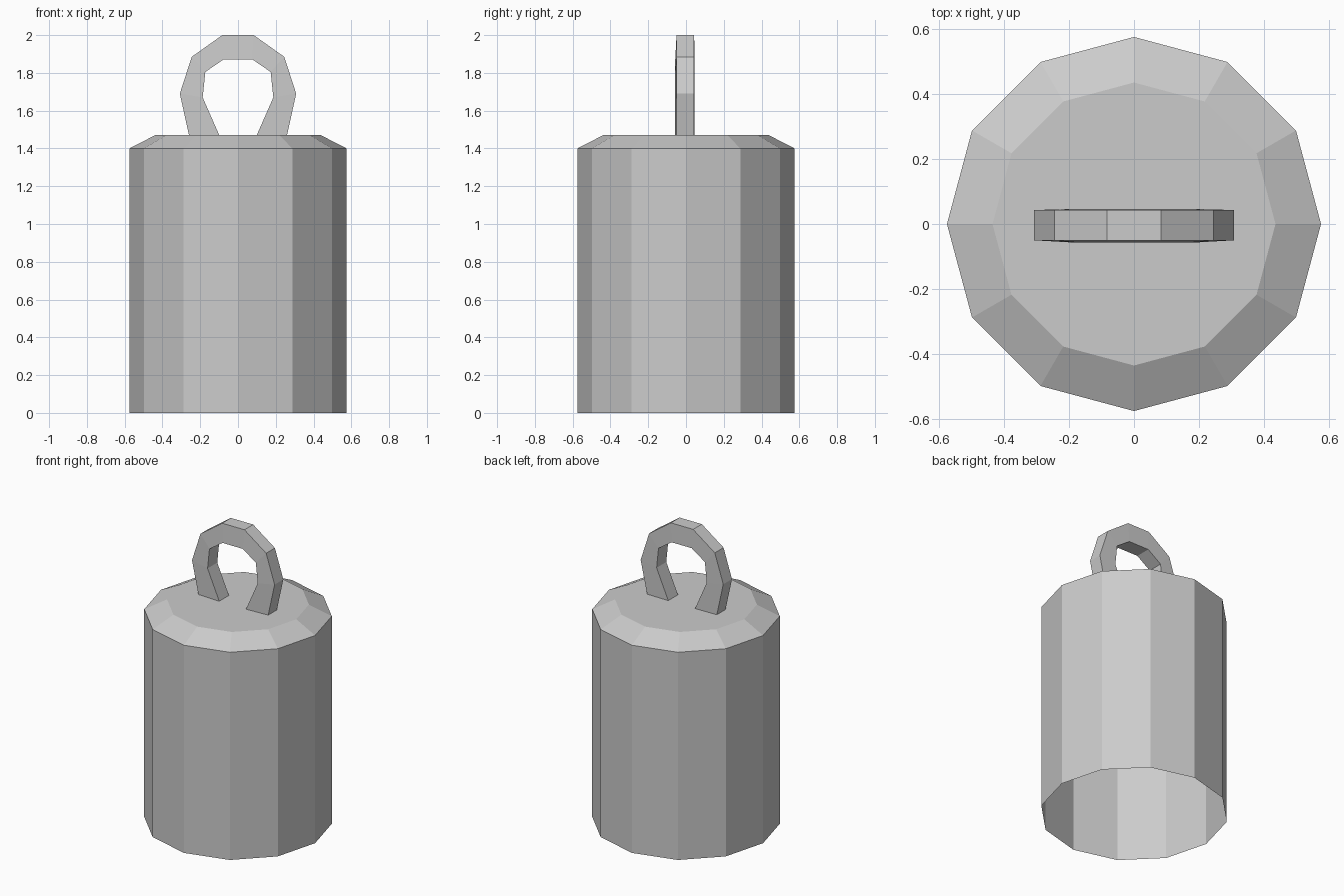
import bpy, bmesh, math

if "Cube" in bpy.data.objects:
    bpy.data.objects.remove(bpy.data.objects["Cube"])


def make_object(name, bm):
    bmesh.ops.recalc_face_normals(bm, faces=bm.faces)
    mesh = bpy.data.meshes.new(name)
    bm.to_mesh(mesh)
    bm.free()
    obj = bpy.data.objects.new(name, mesh)
    bpy.context.collection.objects.link(obj)
    return obj


def bridge(bm, a, b, closed=True):
    n = len(a)
    for i in range(n if closed else n - 1):
        j = (i + 1) % n
        bm.faces.new((a[i], a[j], b[j], b[i]))


# Twelve-sided body: open underneath, sloped shoulder, flat top
SIDES = 12
bm = bmesh.new()
rings = []
for radius, z in [(0.575, 0), (0.575, 1.4), (0.435, 1.472)]:
    rings.append([bm.verts.new((radius * math.cos(i * math.tau / SIDES),
                                radius * math.sin(i * math.tau / SIDES), z))
                  for i in range(SIDES)])
for low, high in zip(rings, rings[1:]):
    bridge(bm, low, high)
bm.faces.new(rings[-1])
make_object("body", bm)

# Hanging loop: faceted arch, inner edge slightly thicker than the outer
outer = [(0.26, 1.472), (0.308, 1.69), (0.245, 1.885), (0.083, 2.0)]
inner = [(0.10, 1.472), (0.187, 1.67), (0.173, 1.805), (0.075, 1.872)]
stations = list(zip(outer, inner))
stations += [((-o[0], o[1]), (-i[0], i[1])) for o, i in reversed(stations)]
bm = bmesh.new()
sections = []
for (ox, oz), (ix, iz) in stations:
    sections.append([bm.verts.new(p) for p in (
        (ox, -0.05, oz), (ox, 0.043, oz), (ix, 0.046, iz), (ix, -0.057, iz))])
for a, b in zip(sections, sections[1:]):
    bridge(bm, a, b)
make_object("hanging_loop", bm)
